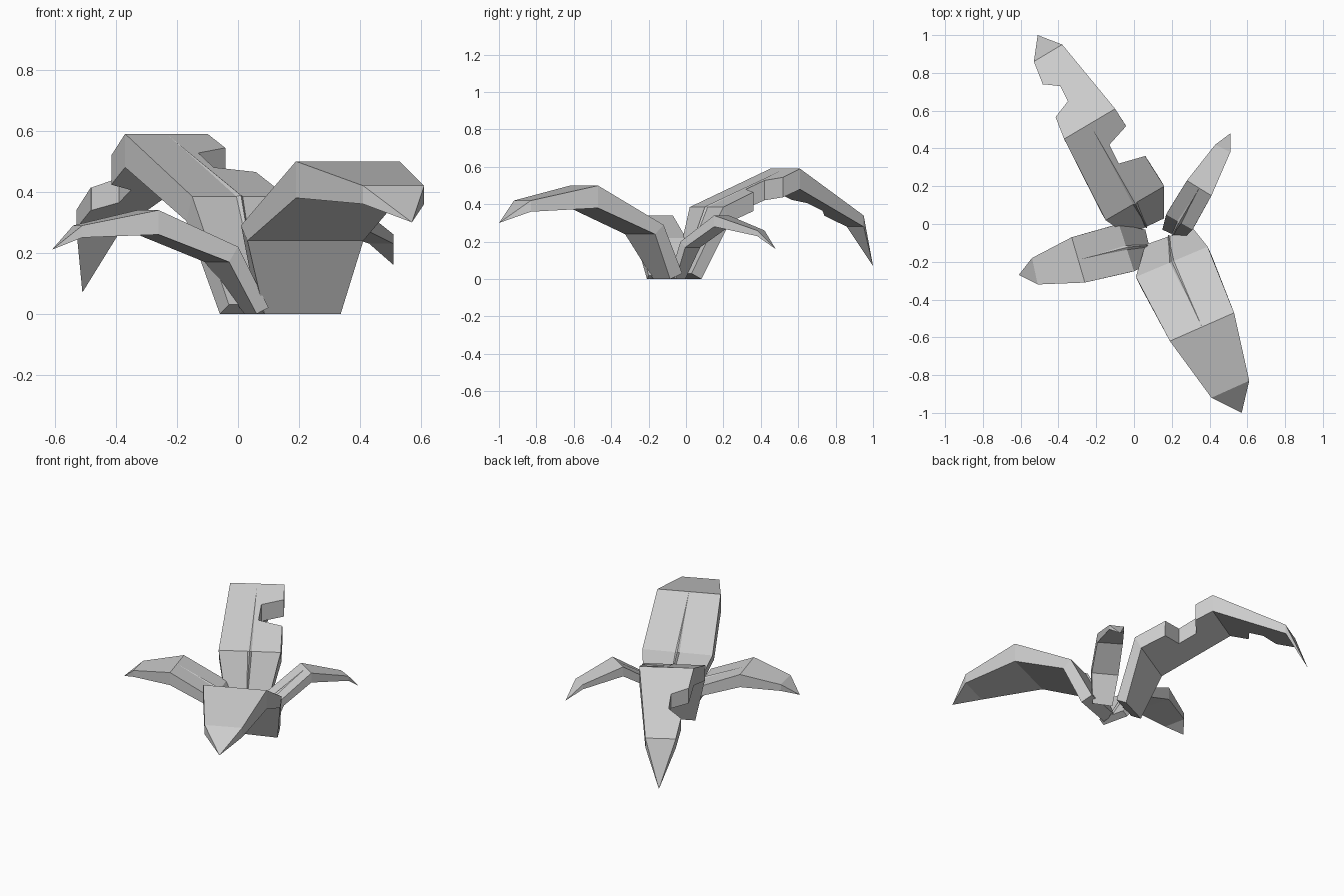
import bpy, bmesh
from mathutils import Vector

cube = bpy.data.objects.get("Cube")
if cube:
    bpy.data.objects.remove(cube, do_unlink=True)

grey = bpy.data.materials.new("leaf_grey")
grey.use_nodes = True
grey.diffuse_color = (0.6, 0.6, 0.6, 1)
grey.node_tree.nodes["Principled BSDF"].inputs["Base Color"].default_value = (0.6, 0.6, 0.6, 1)


def loft(name, rings, tip=None):
    """Skin equal-length rings, cap the start, close the end at a tip or a cap."""
    bm = bmesh.new()
    loops = [[bm.verts.new(p) for p in ring] for ring in rings]
    n = len(loops[0])
    bm.faces.new(loops[0])
    for a, b in zip(loops, loops[1:]):
        for i in range(n):
            j = (i + 1) % n
            bm.faces.new((a[i], a[j], b[j], b[i]))
    if tip:
        end = bm.verts.new(tip)
        for i in range(n):
            bm.faces.new((loops[-1][i], loops[-1][(i + 1) % n], end))
    else:
        bm.faces.new(loops[-1])
    bmesh.ops.recalc_face_normals(bm, faces=bm.faces)
    mesh = bpy.data.meshes.new(name)
    bm.to_mesh(mesh)
    bm.free()
    mesh.materials.append(grey)
    obj = bpy.data.objects.new(name, mesh)
    bpy.context.collection.objects.link(obj)
    return obj


def leaf(name, stations, tip):
    """Stations hold left xy, right xy, top z, drop and outward shift of the underside."""
    tip = Vector(tip)
    rings, tops = [], []
    for left, right, z, drop, shift in stations:
        a, b = Vector((*left, z)), Vector((*right, z))
        out = (tip - (a + b) / 2) * Vector((1, 1, 0))
        move = out.normalized() * shift - Vector((0, 0, drop))
        rings.append([a, b, b + move, a + move])
        tops.append((a, b))
    blade = loft(name, rings, tip)
    # Slim midrib fading out at the highest fold
    ribs = []
    for (a, b), half in zip(tops[:2], (0.006, 0.012)):
        mid, side = (a + b) / 2, (b - a).normalized() * half
        lift = ((tops[1][0] - tops[0][0]).cross(b - a)).normalized() * 0.01
        if lift.z < 0:
            lift = -lift
        ribs.append([mid - side, mid + side, mid + lift])
    loft(name + "_midrib", ribs, sum(tops[2], Vector()) / 2)
    return blade


def bite(target, outline):
    """Cut a vertical notch out of a leaf edge."""
    cutter = loft("bite_cutter", [[(x, y, z) for x, y in outline] for z in (-0.5, 1.5)])
    cutter.hide_render = True
    mod = target.modifiers.new("bite", "BOOLEAN")
    mod.operation, mod.solver, mod.object = "DIFFERENCE", "EXACT", cutter
    bpy.context.view_layer.objects.active = target
    bpy.ops.object.modifier_apply(modifier=mod.name)
    bpy.data.objects.remove(cutter, do_unlink=True)


# Broad leaf arching to the front
leaf("front_leaf", [
    ((0.06, -0.11), (0.31, -0.02), 0.03, 0.03, 0.07),
    ((0.01, -0.28), (0.39, -0.12), 0.29, 0.05, 0.05),
    ((0.19, -0.62), (0.53, -0.47), 0.50, 0.12, 0.0),
    ((0.41, -0.92), (0.61, -0.83), 0.42, 0.06, 0.0),
], (0.57, -1.0, 0.30))

# Medium leaf on the right
leaf("right_leaf", [
    ((0.10, -0.20), (0.06, -0.03), 0.02, 0.02, 0.04),
    ((0.00, -0.25), (-0.08, 0.00), 0.22, 0.05, 0.03),
    ((-0.26, -0.31), (-0.33, -0.07), 0.34, 0.08, 0.0),
    ((-0.51, -0.32), (-0.54, -0.18), 0.29, 0.04, 0.0),
], (-0.61, -0.27, 0.21))

# Small leaf at the back left
leaf("back_left_leaf", [
    ((0.15, -0.03), (0.26, -0.08), 0.03, 0.03, 0.03),
    ((0.17, 0.05), (0.31, -0.03), 0.20, 0.03, 0.03),
    ((0.28, 0.23), (0.41, 0.15), 0.34, 0.06, 0.0),
    ((0.43, 0.42), (0.51, 0.38), 0.26, 0.03, 0.0),
], (0.51, 0.48, 0.16))

# Tall bitten leaf at the back
back_leaf = leaf("back_leaf", [
    ((0.16, 0.03), (-0.03, -0.06), 0.03, 0.03, 0.06),
    ((0.16, 0.20), (-0.15, 0.02), 0.385, 0.08, 0.04),
    ((-0.10, 0.61), (-0.37, 0.45), 0.59, 0.11, 0.0),
    ((-0.38, 0.95), (-0.53, 0.86), 0.34, 0.06, 0.0),
], (-0.51, 1.0, 0.07))
bite(back_leaf, [(0.06, 0.36), (-0.08, 0.32), (-0.13, 0.42), (-0.04, 0.52), (0.3, 0.7)])
bite(back_leaf, [(-0.42, 0.56), (-0.35, 0.65), (-0.39, 0.73), (-0.48, 0.74), (-0.7, 0.6)])
